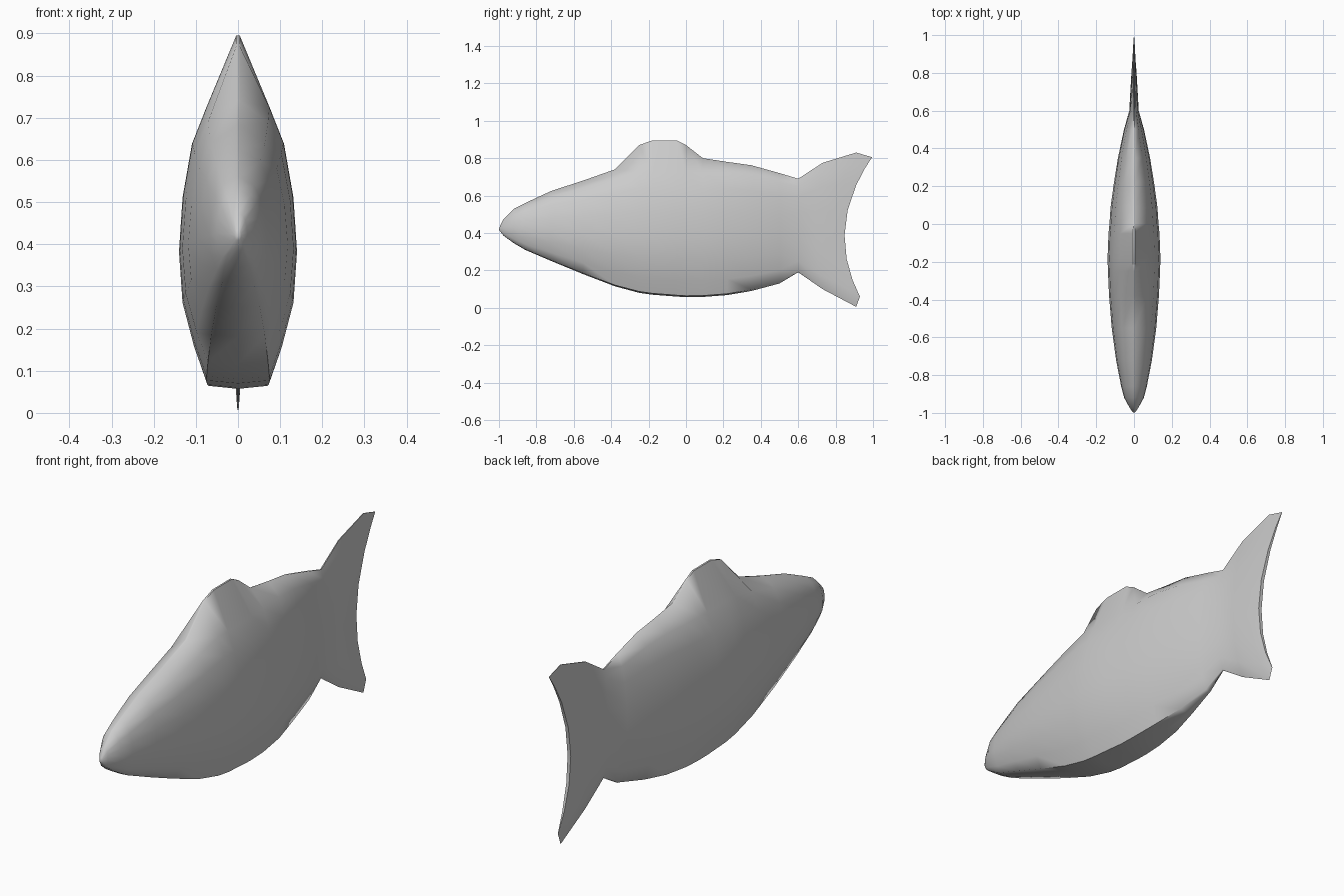
import bpy, bmesh, math

cube = bpy.data.objects.get("Cube")
if cube:
    bpy.data.objects.remove(cube, do_unlink=True)

grey = bpy.data.materials.new("plain_grey")
grey.use_nodes = True
grey.diffuse_color = (0.6, 0.6, 0.6, 1)
grey.node_tree.nodes["Principled BSDF"].inputs["Base Color"].default_value = (0.6, 0.6, 0.6, 1)

# Body stations, nose to tail root: y, top z, bottom z, half width
BODY = [(-0.995, 0.435, 0.41, 0.008), (-0.975, 0.475, 0.385, 0.022),
        (-0.92, 0.53, 0.345, 0.052), (-0.86, 0.56, 0.31, 0.068),
        (-0.72, 0.625, 0.25, 0.095), (-0.55, 0.68, 0.18, 0.118),
        (-0.38, 0.74, 0.115, 0.132), (-0.25, 0.87, 0.08, 0.138),
        (-0.18, 0.895, 0.07, 0.14), (-0.05, 0.895, 0.06, 0.135),
        (0.0, 0.87, 0.057, 0.13), (0.09, 0.80, 0.058, 0.124),
        (0.22, 0.78, 0.068, 0.106), (0.35, 0.762, 0.09, 0.085),
        (0.5, 0.72, 0.13, 0.053), (0.6, 0.69, 0.19, 0.025)]

# Tail stations: top (y, z), middle y, bottom (y, z), half width
TAIL = [((0.73, 0.775), 0.69, (0.73, 0.10), 0.02),
        ((0.91, 0.83), 0.79, (0.91, 0.005), 0.014),
        ((0.995, 0.805), 0.85, (0.93, 0.06), 0.008)]

# Half cross-section: height fraction, width fraction
BODY_HALF = [(0.01, 0.54), (0.12, 0.74), (0.27, 0.94), (0.44, 1.0), (0.62, 0.94),
             (0.8, 0.78), (0.92, 0.54), (1.0, 0.03)]
TAIL_HALF = [(0.01, 0.15), (0.12, 0.6), (0.27, 0.9), (0.44, 1.0), (0.62, 0.95),
             (0.8, 0.75), (0.92, 0.45), (1.0, 0.1)]


def ring(half, place):
    """Mirror a half section, with a keel point below."""
    right = [place(-w, t) for t, w in half]
    left = [place(w, t) for t, w in reversed(half)]
    return [place(0, 0)] + right + left


def body_ring(y, top, bottom, width):
    back = min(top, 0.78)  # the dorsal fin rises above this line

    def place(w, t):
        z = top if t == 1 else bottom + t * (back - bottom)
        return (w * width, y, z)
    # the belly corner softens towards the tail root
    blend = max(0, min(1, (y - 0.2) / 0.4))
    half = [(t, w + blend * (v - w)) for (t, w), (_, v) in zip(BODY_HALF, TAIL_HALF)]
    return ring(half, place)


def tail_ring(top, middle, bottom, width):
    def place(w, t):
        curve = 4 * t * (1 - t)
        edge = bottom[0] + t * (top[0] - bottom[0])
        centre = (top[0] + bottom[0]) / 2
        return (w * width, edge + curve * (middle - centre),
                bottom[1] + t * (top[1] - bottom[1]))
    return ring(TAIL_HALF, place)


# Loft the body, dorsal fin and tail as one skin
bm = bmesh.new()
rings = [body_ring(*s) for s in BODY] + [tail_ring(*s) for s in TAIL]
loops = [[bm.verts.new(p) for p in r] for r in rings]
count = len(loops[0])
for a, b in zip(loops, loops[1:]):
    for i in range(count):
        j = (i + 1) % count
        bm.faces.new((a[i], a[j], b[j], b[i]))

# Close the nose with a point
nose = bm.verts.new((0, -1, 0.42))
for i in range(count):
    bm.faces.new((nose, loops[0][(i + 1) % count], loops[0][i]))

# Close the thin trailing edge with strips between both sides
end = loops[-1]
bm.faces.new((end[0], end[1], end[-1]))
for i in range(1, count // 2):
    bm.faces.new((end[i], end[i + 1], end[count - i - 1], end[count - i]))

bmesh.ops.recalc_face_normals(bm, faces=bm.faces[:])
mesh = bpy.data.meshes.new("fish")
bm.to_mesh(mesh)
bm.free()
mesh.materials.append(grey)
fish = bpy.data.objects.new("fish", mesh)
bpy.context.collection.objects.link(fish)

bpy.context.view_layer.objects.active = fish
fish.select_set(True)
bpy.ops.object.shade_smooth_by_angle(angle=math.radians(60))
